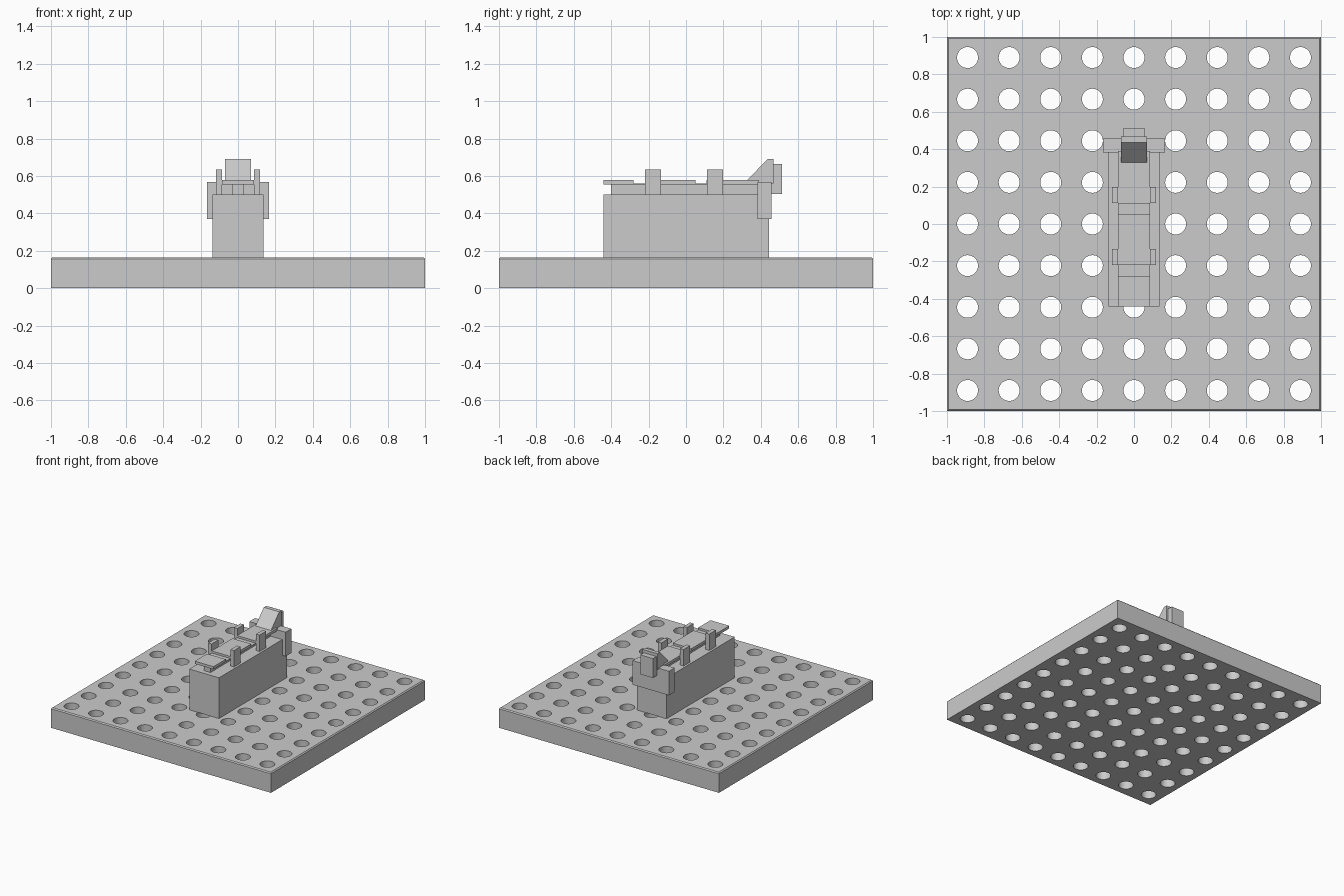
import bpy, bmesh, math
from mathutils import Matrix, Vector

if "Cube" in bpy.data.objects:
    bpy.data.objects.remove(bpy.data.objects["Cube"])


def finish(name, bm):
    bmesh.ops.recalc_face_normals(bm, faces=bm.faces)
    me = bpy.data.meshes.new(name)
    bm.to_mesh(me)
    bm.free()
    ob = bpy.data.objects.new(name, me)
    bpy.context.collection.objects.link(ob)
    return ob


def box(name, x0, x1, y0, y1, z0, z1):
    bm = bmesh.new()
    size = Vector((x1 - x0, y1 - y0, z1 - z0))
    mid = Vector((x0 + x1, y0 + y1, z0 + z1)) / 2
    bmesh.ops.create_cube(bm, size=1, matrix=Matrix.Translation(mid) @ Matrix.Diagonal(size).to_4x4())
    return finish(name, bm)


def extrude_x(name, profile, half):
    # (y, z) profile extruded symmetrically along x
    bm = bmesh.new()
    face = bm.faces.new([bm.verts.new((-half, y, z)) for y, z in profile])
    ext = bmesh.ops.extrude_face_region(bm, geom=[face])
    bmesh.ops.translate(bm, vec=(2 * half, 0, 0),
                        verts=[v for v in ext["geom"] if isinstance(v, bmesh.types.BMVert)])
    return finish(name, bm)


# perforated base plate, with a fine bevel round the top
base = box("base_plate", -1, 1, -1, 1, 0, 0.165)
bm = bmesh.new()
bm.from_mesh(base.data)
rim = [e for e in bm.edges if all(v.co.z > 0.1 for v in e.verts)]
bmesh.ops.bevel(bm, geom=rim, offset=0.008, segments=1, affect='EDGES')
bm.to_mesh(base.data)
bm.free()

# 9 x 9 grid of through holes
bm = bmesh.new()
for i in range(-4, 5):
    for j in range(-4, 5):
        bmesh.ops.create_cone(bm, cap_ends=True, segments=32, radius1=0.056, radius2=0.056, depth=0.6,
                              matrix=Matrix.Translation((i * 0.2225, j * 0.2225, 0.08)))
cutter = finish("hole_cutter", bm)
cutter.hide_render = True
cut = base.modifiers.new("holes", 'BOOLEAN')
cut.operation = 'DIFFERENCE'
cut.solver = 'EXACT'
cut.object = cutter
bpy.context.view_layer.objects.active = base
base.select_set(True)
bpy.ops.object.modifier_apply(modifier="holes")
bpy.data.objects.remove(cutter)
bpy.ops.object.shade_smooth_by_angle(angle=math.radians(30))

# main body and the narrow stem on top of it
box("body", -0.135, 0.135, -0.44, 0.445, 0.165, 0.5)
box("rail_stem", -0.03, 0.03, -0.4, 0.39, 0.5, 0.56)

# sliding strip with two shallow notches in its top
strip = [(-0.44, 0.556), (0.39, 0.556), (0.39, 0.578)]
for y in (0.11, -0.22):
    strip += [(y, 0.578), (y, 0.561), (y - 0.06, 0.561), (y - 0.06, 0.578)]
strip.append((-0.44, 0.578))
extrude_x("slide_strip", strip, 0.085)

# guide tabs, two on each side
for side in (-1, 1):
    for y in (-0.22, 0.113):
        x0, x1 = sorted((side * 0.085, side * 0.117))
        box("guide_tab", x0, x1, y, y + 0.085, 0.5, 0.635)

# end bracket straddling the body
box("end_bracket", -0.165, 0.165, 0.382, 0.457, 0.37, 0.568)

# sloped stop and the block behind it
extrude_x("sloped_stop", [(0.325, 0.575), (0.435, 0.69), (0.467, 0.69), (0.467, 0.56), (0.325, 0.56)], 0.07)
box("rear_block", -0.057, 0.057, 0.455, 0.512, 0.505, 0.665)
